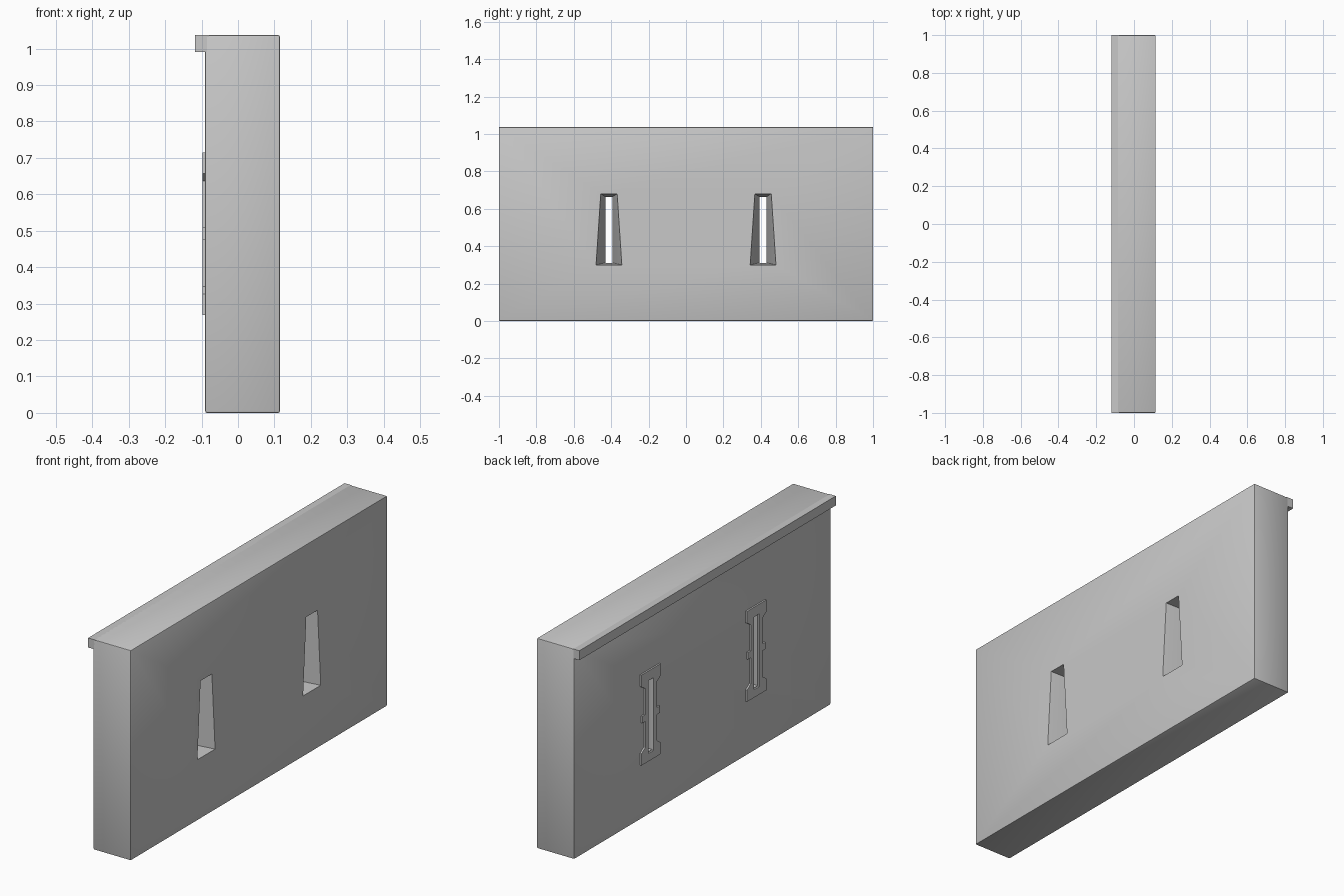
import bpy
import bmesh
import math

if "Cube" in bpy.data.objects:
    bpy.data.objects.remove(bpy.data.objects["Cube"], do_unlink=True)

stone = bpy.data.materials.new("grey stone")
stone.use_nodes = True
stone.diffuse_color = (0.58, 0.58, 0.58, 1)
stone.node_tree.nodes["Principled BSDF"].inputs["Base Color"].default_value = stone.diffuse_color


def loft(name, rings):
    """Solid through matching closed rings of points, capped at both ends."""
    bm = bmesh.new()
    loops = [[bm.verts.new(p) for p in ring] for ring in rings]
    n = len(loops[0])
    for a, b in zip(loops, loops[1:]):
        for i in range(n):
            j = (i + 1) % n
            bm.faces.new((a[i], a[j], b[j], b[i]))
    bm.faces.new(loops[0])
    bm.faces.new(loops[-1])
    bmesh.ops.recalc_face_normals(bm, faces=bm.faces[:])
    mesh = bpy.data.meshes.new(name)
    bm.to_mesh(mesh)
    bm.free()
    mesh.materials.append(stone)
    obj = bpy.data.objects.new(name, mesh)
    bpy.context.collection.objects.link(obj)
    return obj


def box(name, x, y, z):
    return loft(name, [[(px, y[0], z[0]), (px, y[1], z[0]), (px, y[1], z[1]), (px, y[0], z[1])] for px in x])


def trapezoid(x, y, bottom_half, top_half, z0, z1):
    return [(x, y - bottom_half, z0), (x, y + bottom_half, z0), (x, y + top_half, z1), (x, y - top_half, z1)]


def select(obj):
    bpy.ops.object.select_all(action='DESELECT')
    obj.select_set(True)
    bpy.context.view_layer.objects.active = obj


def apply(obj, kind, **settings):
    select(obj)
    mod = obj.modifiers.new(kind.lower(), kind)
    for key, value in settings.items():
        setattr(mod, key, value)
    bpy.ops.object.modifier_apply(modifier=mod.name)


def cut(obj, cutter):
    apply(obj, 'BOOLEAN', object=cutter, operation='DIFFERENCE', solver='EXACT')
    bpy.data.objects.remove(cutter, do_unlink=True)


# Main wall slab with softened edges
BACK, FACE, TOP = -0.09, 0.115, 1.037
wall = box("wall", (BACK, FACE), (-1, 1), (0, TOP))
apply(wall, 'BEVEL', width=0.005, segments=2)

# Overhanging ledge along the top
box("coping_ledge", (-0.118, BACK + 0.01), (-1, 1), (0.99, TOP))

MID = 0.492
for side, y in (("front", -0.412), ("rear", 0.412)):
    # Splayed window narrowing to a slit
    cut(wall, loft("splay_cutter", [
        trapezoid(BACK - 0.01, y, 0.018, 0.018, 0.311, 0.664),
        trapezoid(BACK + 0.01, y, 0.018, 0.018, 0.311, 0.664),
        trapezoid(FACE, y, 0.069, 0.044, 0.3, 0.68),
        trapezoid(FACE + 0.01, y, 0.069, 0.044, 0.3, 0.68)]))

    # Slit surround with wider chamfered ends
    quarter = [(0.045, 0.145), (0.075, 0.165), (0.075, 0.223)]
    right = [(w, -h) for w, h in reversed(quarter)] + quarter
    outline = right + [(-w, -h) for w, h in right]
    frame = loft(side + "_slit_frame", [[(x, y + w, MID + h) for w, h in outline]
                                        for x in (BACK - 0.008, BACK + 0.005)])
    cut(frame, box("slit_cutter", (BACK - 0.02, BACK + 0.02), (y - 0.02, y + 0.02), (0.308, 0.667)))

    # Small lugs at mid height on both sides
    for label, sign in (("front", -1), ("rear", 1)):
        ys = sorted((y + sign * 0.042, y + sign * 0.068))
        box(f"{side}_slit_{label}_lug", (BACK - 0.008, BACK + 0.005), ys, (MID - 0.017, MID + 0.017))

select(wall)
bpy.ops.object.shade_smooth_by_angle(angle=math.radians(35))
